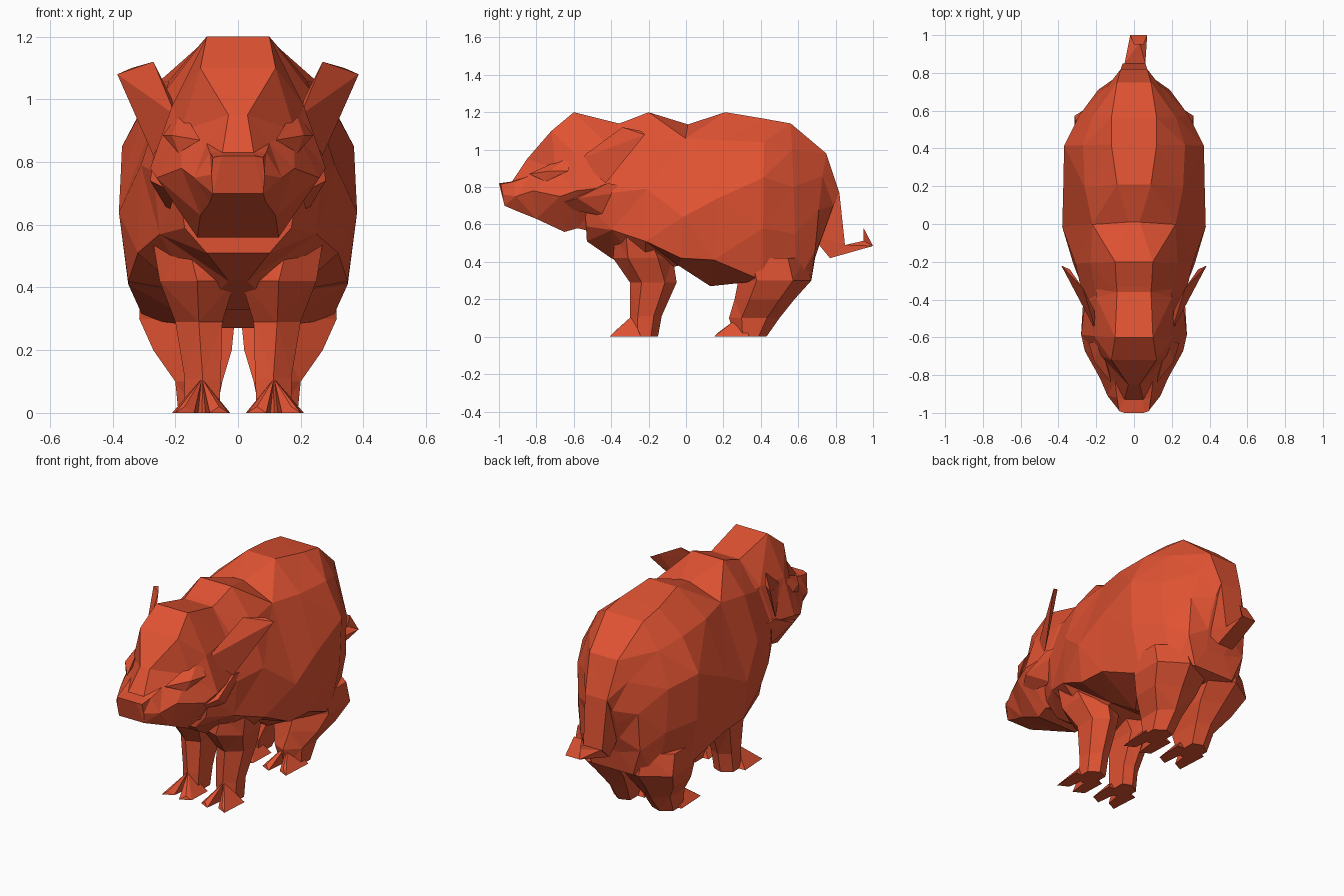
import bpy
import bmesh

old = bpy.data.objects.get("Cube")
if old:
    bpy.data.objects.remove(old, do_unlink=True)

hide = bpy.data.materials.new("rust_red")
hide.use_nodes = True
rust = (0.74, 0.085, 0.032, 1)
hide.diffuse_color = rust
hide.node_tree.nodes["Principled BSDF"].inputs["Base Color"].default_value = rust


def finish(name, bm, mirrored=False):
    """Turn a bmesh into a faceted object, optionally mirrored across x."""
    bmesh.ops.triangulate(bm, faces=bm.faces[:], quad_method='SHORT_EDGE')
    bmesh.ops.recalc_face_normals(bm, faces=bm.faces[:])
    mesh = bpy.data.meshes.new(name)
    bm.to_mesh(mesh)
    bm.free()
    mesh.materials.append(hide)
    obj = bpy.data.objects.new(name, mesh)
    bpy.context.collection.objects.link(obj)
    if mirrored:
        mod = obj.modifiers.new("both_sides", 'MIRROR')
        mod.use_mirror_merge = False
    return obj


def loft(name, rings, mirrored=False):
    """Skin a row of closed rings that have equal point counts."""
    bm = bmesh.new()
    loops = [[bm.verts.new(p) for p in ring] for ring in rings]
    n = len(loops[0])
    for a, b in zip(loops, loops[1:]):
        for i in range(n):
            j = (i + 1) % n
            bm.faces.new((a[i], a[j], b[j], b[i]))
    bm.faces.new(loops[0])
    bm.faces.new(loops[-1])
    return finish(name, bm, mirrored)


def hull(name, points, mirrored=False):
    """Wrap a few points in a convex faceted solid."""
    bm = bmesh.new()
    for p in points:
        bm.verts.new(p)
    result = bmesh.ops.convex_hull(bm, input=bm.verts[:])
    loose = [v for v in result["geom_interior"] if isinstance(v, bmesh.types.BMVert)]
    bmesh.ops.delete(bm, geom=loose, context='VERTS')
    return finish(name, bm, mirrored)


def section(y_top, y_bottom, *half):
    """Symmetric ring from half-profile (x, z) points listed top to bottom."""
    steps = len(half) - 1
    right = [(x, y_top + (y_bottom - y_top) * i / steps, z)
             for i, (x, z) in enumerate(half)]
    return right + [(-x, y, z) for x, y, z in reversed(right)]


def slab(z, x0, x1, y0, y1):
    """Horizontal six-sided ring used for the legs."""
    mid = (x0 + x1) / 2
    inset = (y1 - y0) * 0.25
    return [(x0, y0 + inset / 2, z), (mid, y0, z), (x1, y0 + inset, z),
            (x1, y1 - inset, z), (mid, y1, z), (x0, y1 - inset / 2, z)]


# Trunk: chest, shoulder hump, dipped back, full flanks and high rump
loft("body", [
    section(-.55, -.53, (.08, 1.08), (.17, .92), (.19, .72), (.17, .59), (.10, .51)),
    section(-.38, -.40, (.09, 1.13), (.20, .98), (.27, .77), (.25, .57), (.03, .42)),
    section(-.20, -.22, (.10, 1.20), (.23, 1.03), (.31, .79), (.32, .51), (.12, .33)),
    section(.01, -.04, (.03, 1.135), (.22, 1.06), (.38, .64), (.35, .42), (.13, .38)),
    section(.21, .13, (.09, 1.20), (.26, 1.05), (.375, .74), (.35, .41), (.10, .27)),
    section(.42, .41, (.12, 1.165), (.27, 1.04), (.37, .85), (.36, .58), (.30, .30)),
    section(.56, .59, (.12, 1.14), (.22, 1.0), (.29, .80), (.28, .55), (.22, .28)),
    section(.75, .67, (.09, .98), (.14, .86), (.19, .68), (.19, .46), (.13, .30)),
    section(.82, .69, (.07, .77), (.08, .70), (.09, .62), (.08, .52), (.06, .42)),
])

# Head: blunt snout, sloping brow, wide cheeks
loft("head", [
    section(-1, -.97, (.05, .82), (.08, .815), (.085, .76), (.08, .70)),
    section(-.93, -.90, (.05, .83), (.09, .83), (.14, .75), (.09, .67)),
    section(-.85, -.80, (.03, .95), (.10, .86), (.18, .78), (.12, .63)),
    section(-.72, -.65, (.12, 1.10), (.18, .90), (.26, .75), (.13, .56)),
    section(-.60, -.58, (.10, 1.20), (.21, .98), (.28, .78), (.14, .58)),
    section(-.36, -.45, (.09, 1.14), (.20, 1.0), (.26, .80), (.12, .55)),
    section(-.20, -.30, (.10, 1.19), (.20, 1.0), (.22, .80), (.10, .60)),
])

# Brow ridges, cheek tufts and ears
hull("brow", [(.12, -.84, .87), (.21, -.73, .885), (.18, -.62, .97),
              (.24, -.63, .885), (.19, -.75, .83), (.15, -.7, .9)], True)
hull("cheek", [(.20, -.72, .70), (.28, -.58, .74), (.27, -.42, .82),
               (.25, -.21, .79), (.22, -.42, .64), (.18, -.4, .8)], True)
hull("ear", [(.20, -.57, .95), (.27, -.43, .82), (.21, -.46, 1.0),
             (.31, -.33, .96), (.385, -.22, 1.08), (.34, -.24, 1.10),
             (.27, -.34, 1.12)], True)

# Legs
loft("front_leg", [
    slab(.54, .05, .27, -.38, -.14),
    slab(.42, .01, .25, -.39, -.07),
    slab(.29, .05, .20, -.30, -.05),
    slab(.11, .055, .17, -.30, -.13),
    slab(0, .06, .17, -.30, -.15),
], True)
loft("hind_leg", [
    slab(.42, .05, .31, .26, .64),
    slab(.30, .01, .315, .28, .67),
    slab(.20, .02, .27, .26, .58),
    slab(.10, .05, .20, .23, .50),
    slab(0, .07, .19, .26, .43),
], True)

# Splayed wedge toes on every foot
for name, front, back in (("front", -.41, -.24), ("hind", .15, .34)):
    for side, x_tip, x_in, x_out in (("inner", .06, .025, .11),
                                     ("outer", .17, .12, .21)):
        ankle = back - .05
        hull(name + "_" + side + "_toe",
             [(.115, ankle, .11), (x_in, back, 0), (x_out, back, 0),
              (x_tip - .03, front + .03, 0), (x_tip + .03, front, 0),
              (x_tip, front + .02, .02)], True)

# Tail: broad hanging root, flicked end and upturned tip
hull("tail_root", [(s * x, y, z) for s in (-1, 1) for x, y, z in
                   ((.07, .82, .77), (.06, .67, .54), (.06, .85, .49), (.05, .77, .42))])
hull("tail_end", [(-.05, .85, .49), (.06, .85, .49), (-.05, .77, .42),
                  (.05, .77, .42), (-.02, 1, .485), (.07, 1, .485),
                  (.03, .96, .515)])
hull("tail_tip", [(-.02, 1, .485), (.07, 1, .485), (.03, .95, .5),
                  (.0, .95, .58), (.05, .95, .58)])
